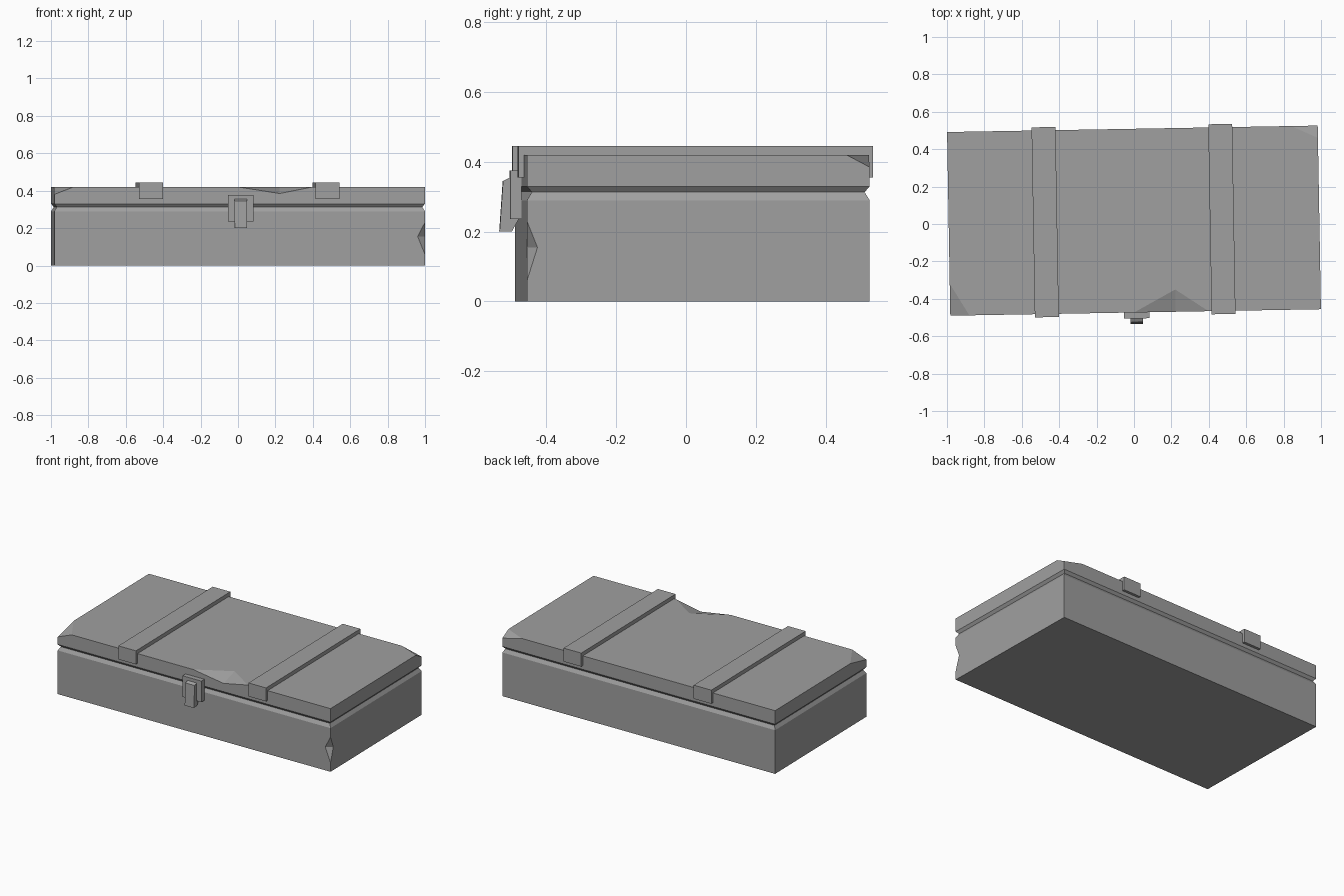
import bpy, bmesh, math
from mathutils import Matrix, Vector

if "Cube" in bpy.data.objects:
    bpy.data.objects.remove(bpy.data.objects["Cube"], do_unlink=True)

# The whole chest sits very slightly turned
PLACE = Matrix.Translation((0, 0.018, 0)) @ Matrix.Rotation(math.radians(1), 4, 'Z')
HX, HY = 0.991, 0.491
SEAM, TOP, GROOVE = 0.313, 0.42, 0.014

GREY = (0.35, 0.35, 0.35, 1)
mat = bpy.data.materials.new("plain_grey")
mat.use_nodes = True
mat.diffuse_color = GREY
bsdf = mat.node_tree.nodes["Principled BSDF"]
bsdf.inputs["Base Color"].default_value = GREY
bsdf.inputs["Roughness"].default_value = 0.9


def finish(name, bm):
    bmesh.ops.recalc_face_normals(bm, faces=bm.faces)
    bm.transform(PLACE)
    mesh = bpy.data.meshes.new(name)
    bm.to_mesh(mesh)
    bm.free()
    mesh.materials.append(mat)
    obj = bpy.data.objects.new(name, mesh)
    bpy.context.collection.objects.link(obj)
    return obj


def stacked_box(levels):
    """Rectangular rings given as (z, inset), joined and capped."""
    bm = bmesh.new()
    rings = [[bm.verts.new((sx * (HX - d), sy * (HY - d), z))
              for sx, sy in ((-1, -1), (1, -1), (1, 1), (-1, 1))]
             for z, d in levels]
    for a, b in zip(rings, rings[1:]):
        for i in range(4):
            j = (i + 1) % 4
            bm.faces.new((a[i], a[j], b[j], b[i]))
    bm.faces.new(rings[0][::-1])
    bm.faces.new(rings[-1])
    return bm


def extrude_yz(name, profile, x, half_width):
    """Solid from a (y, z) outline, extruded along x."""
    bm = bmesh.new()
    face = bm.faces.new([bm.verts.new((x - half_width, y, z)) for y, z in profile])
    out = bmesh.ops.extrude_face_region(bm, geom=[face])["geom"]
    bmesh.ops.translate(bm, vec=(2 * half_width, 0, 0),
                        verts=[v for v in out if isinstance(v, bmesh.types.BMVert)])
    return finish(name, bm)


def chip_corner(bm, corner, a, b, c):
    """Slice a corner off flat through three points and cap the cut."""
    a, b, c = Vector(a), Vector(b), Vector(c)
    n = (b - a).cross(c - a).normalized()
    if n.dot(Vector(corner) - a) < 0:
        n.negate()
    cut = bmesh.ops.bisect_plane(bm, geom=bm.verts[:] + bm.edges[:] + bm.faces[:],
                                 plane_co=a, plane_no=n, clear_outer=True)
    bmesh.ops.holes_fill(bm, edges=[e for e in cut["geom_cut"]
                                    if isinstance(e, bmesh.types.BMEdge)])


def dent_edge(obj, a, b, c, d):
    """Cut a V notch from an edge: ends a and b, valley line from c to d."""
    a, b, c, d = (Vector(p) for p in (a, b, c, d))
    mid, along = (c + d) / 2, c - d
    bm = bmesh.new()
    for end in (c + along, d - along):
        for offset in (Vector(), (a - mid) * 1.5, (b - mid) * 1.5):
            bm.verts.new(end + offset)
    bmesh.ops.convex_hull(bm, input=bm.verts)
    cutter = finish("dent_cutter", bm)
    cutter.hide_render = True
    mod = obj.modifiers.new("dent", 'BOOLEAN')
    mod.operation, mod.solver, mod.object = 'DIFFERENCE', 'EXACT', cutter
    bpy.context.view_layer.objects.active = obj
    bpy.ops.object.modifier_apply(modifier=mod.name)
    bpy.data.objects.remove(cutter, do_unlink=True)


# Box body, with a chipped front left upright edge
body = finish("box_body", stacked_box([(0, 0), (0.29, 0), (SEAM, GROOVE)]))
dent_edge(body, (HX, -HY, 0.23), (HX, -HY, 0.06),
          (HX, -0.461, 0.155), (0.952, -HY, 0.155))

# Lid, with two broken corners and a dent in the front edge
bm = stacked_box([(SEAM, GROOVE), (0.33, 0), (TOP, 0)])
chip_corner(bm, (HX, HY, TOP), (0.849, HY, TOP), (HX, 0.425, TOP), (HX, HY, 0.385))
chip_corner(bm, (-HX, -HY, TOP), (-0.889, -HY, TOP), (-HX, -0.32, TOP), (-HX, -HY, 0.38))
lid = finish("lid", bm)
dent_edge(lid, (-0.008, -HY, TOP), (0.39, -HY, TOP),
          (0.214, -0.372, TOP), (0.214, -HY, 0.385))

# Straps wrapped over the lid
Y, LOW, HIGH = 0.508, 0.355, 0.445
strap = [(-Y, LOW), (-Y, HIGH), (Y, HIGH), (Y, LOW),
         (HY, LOW), (HY, TOP), (-HY, TOP), (-HY, LOW)]
for side, x in (("right", -0.475), ("left", 0.47)):
    extrude_yz(side + "_strap", strap, x, 0.064)

# Latch plate and hanging clasp
extrude_yz("latch_plate", [(-0.523, 0.236), (-0.523, 0.376),
                           (-HY, 0.376), (-HY, 0.236)], 0.006, 0.069)
extrude_yz("latch_clasp", [(-0.553, 0.2), (-0.543, 0.345), (-0.523, 0.355),
                           (-0.523, 0.236), (-0.498, 0.236), (-0.518, 0.2)], 0.006, 0.033)
